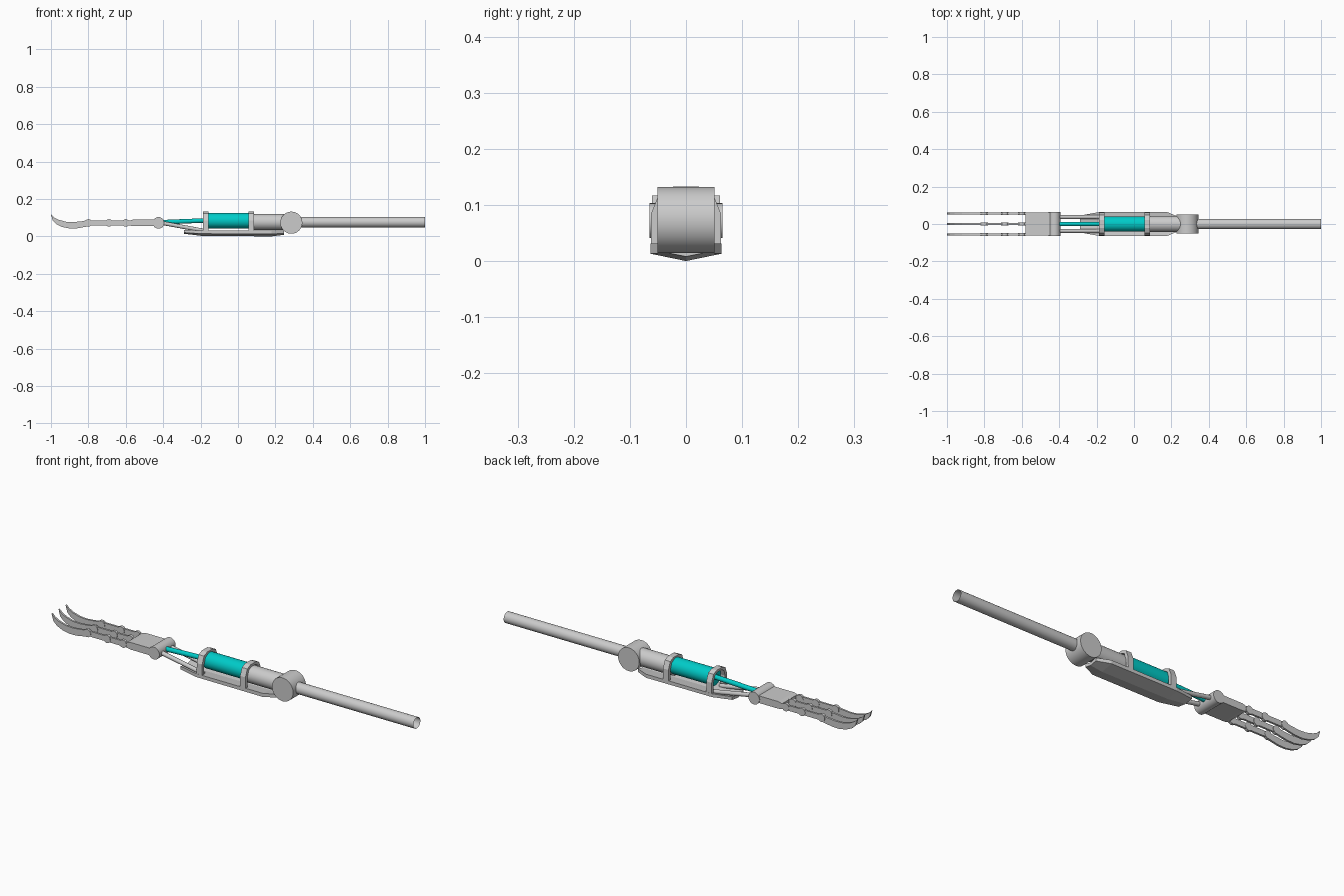
import bpy, bmesh, math
from mathutils import Vector

if "Cube" in bpy.data.objects:
    bpy.data.objects.remove(bpy.data.objects["Cube"])

teal = bpy.data.materials.new("teal")
teal.diffuse_color = (0.0, 0.6, 0.58, 1)
teal.use_nodes = True
teal.node_tree.nodes["Principled BSDF"].inputs["Base Color"].default_value = teal.diffuse_color


def finish(name, bm, mat=None, smooth=True):
    bmesh.ops.recalc_face_normals(bm, faces=bm.faces)
    me = bpy.data.meshes.new(name)
    bm.to_mesh(me)
    bm.free()
    ob = bpy.data.objects.new(name, me)
    bpy.context.collection.objects.link(ob)
    if mat:
        me.materials.append(mat)
    if smooth:
        bpy.ops.object.select_all(action='DESELECT')
        ob.select_set(True)
        bpy.context.view_layer.objects.active = ob
        bpy.ops.object.shade_smooth_by_angle(angle=math.radians(35))
    return ob


def rod(name, a, b, r, mat=None, caps=True, sides=32):
    a, b = Vector(a), Vector(b)
    bm = bmesh.new()
    bmesh.ops.create_cone(bm, cap_ends=caps, segments=sides, radius1=r, radius2=r, depth=(b - a).length)
    rot = (b - a).to_track_quat('Z', 'Y').to_matrix().to_4x4()
    rot.translation = (a + b) / 2
    bm.transform(rot)
    return finish(name, bm, mat)


def prism(name, pts, lift, smooth=False):
    # pts: closed 3D outline, extruded by the vector lift
    bm = bmesh.new()
    f = bm.faces.new([bm.verts.new(p) for p in pts])
    ext = bmesh.ops.extrude_face_region(bm, geom=[f])
    bmesh.ops.translate(bm, vec=lift, verts=[v for v in ext['geom'] if isinstance(v, bmesh.types.BMVert)])
    return finish(name, bm, None, smooth)


# upper arm tube, elbow and forearm
rod("upper_arm_tube", (0.30, 0, 0.076), (1.0, 0, 0.076), 0.028, caps=False)
rod("elbow_joint", (0.285, -0.051, 0.073), (0.285, 0.051, 0.073), 0.059, sides=40)
rod("forearm_sleeve", (0.06, 0, 0.077), (0.285, 0, 0.077), 0.043)

# hydraulic cylinder and piston
rod("hydraulic_cylinder", (-0.165, 0, 0.084), (0.065, 0, 0.084), 0.041, teal)
rod("piston_rod", (-0.15, 0, 0.086), (-0.42, 0, 0.075), 0.012, teal, sides=20)

# keeled guard plate, lofted along x: x, half width, keel z, edge z, top z
bm = bmesh.new()
rings = []
for x, w, k, e, t in [(-0.29, 0.045, 0.014, 0.02, 0.035), (-0.19, 0.063, 0.002, 0.014, 0.031),
                      (0.18, 0.063, 0.0, 0.013, 0.031), (0.245, 0.035, 0.008, 0.015, 0.031)]:
    rings.append([bm.verts.new((x, y, z)) for y, z in
                  [(-w, t), (-w, e), (0, k), (w, e), (w, t), (0, t - 0.008)]])
for r0, r1 in zip(rings, rings[1:]):
    for i in range(6):
        j = (i + 1) % 6
        bm.faces.new((r0[i], r0[j], r1[j], r1[i]))
bm.faces.new(rings[0])
bm.faces.new(rings[-1])
finish("guard_plate", bm, smooth=False)

# arched brackets holding the cylinder
outer = [(0.063, 0.02), (0.062, 0.085), (0.047, 0.122), (0.022, 0.133)]
inner = [(0.016, 0.121), (0.036, 0.11), (0.046, 0.08), (0.046, 0.02)]
half = outer + [(-y, z) for y, z in reversed(outer)]
arch = half + [(-y, z) for y, z in reversed(inner)] + inner
for n, x in (("front_bracket", -0.187), ("rear_bracket", 0.055)):
    prism(n, [(x, y, z) for y, z in arch], (0.03, 0, 0))

# wrist and its support bars
rod("wrist_joint", (-0.425, -0.065, 0.072), (-0.425, 0.065, 0.072), 0.031)
for s in (-1, 1):
    rod("wrist_bar", (-0.42, s * 0.037, 0.074), (-0.165, s * 0.037, 0.027), 0.0105, sides=16)

# palm
palm = [(-0.42, 0.054), (-0.42, 0.09), (-0.56, 0.09), (-0.58, 0.084), (-0.58, 0.058), (-0.56, 0.054)]
prism("palm", [(x, -0.062, z) for x, z in palm], (0, 0.124, 0))

# fingers: two links, joints and a curved claw each
upper = [(-0.79, 0.09), (-0.83, 0.081), (-0.88, 0.076), (-0.92, 0.078), (-0.96, 0.089), (-0.985, 0.102)]
lower = [(-0.99, 0.083), (-0.97, 0.064), (-0.94, 0.05), (-0.90, 0.042), (-0.86, 0.043), (-0.82, 0.05), (-0.79, 0.056)]
claw = upper + [(-1.0, 0.117)] + lower
for y in (-0.056, 0, 0.056):
    for a, b in ((-0.56, -0.69), (-0.69, -0.80)):
        link = [(a, 0.058), (a, 0.085), (b, 0.085), (b, 0.058)]
        prism("finger_link", [(x, y - 0.005, z) for x, z in link], (0, 0.01, 0))
    for x in (-0.60, -0.69, -0.80):
        rod("finger_joint", (x, y - 0.007, 0.072), (x, y + 0.007, 0.072), 0.02, sides=16)
    prism("claw", [(x, y - 0.005, z) for x, z in claw], (0, 0.01, 0))
